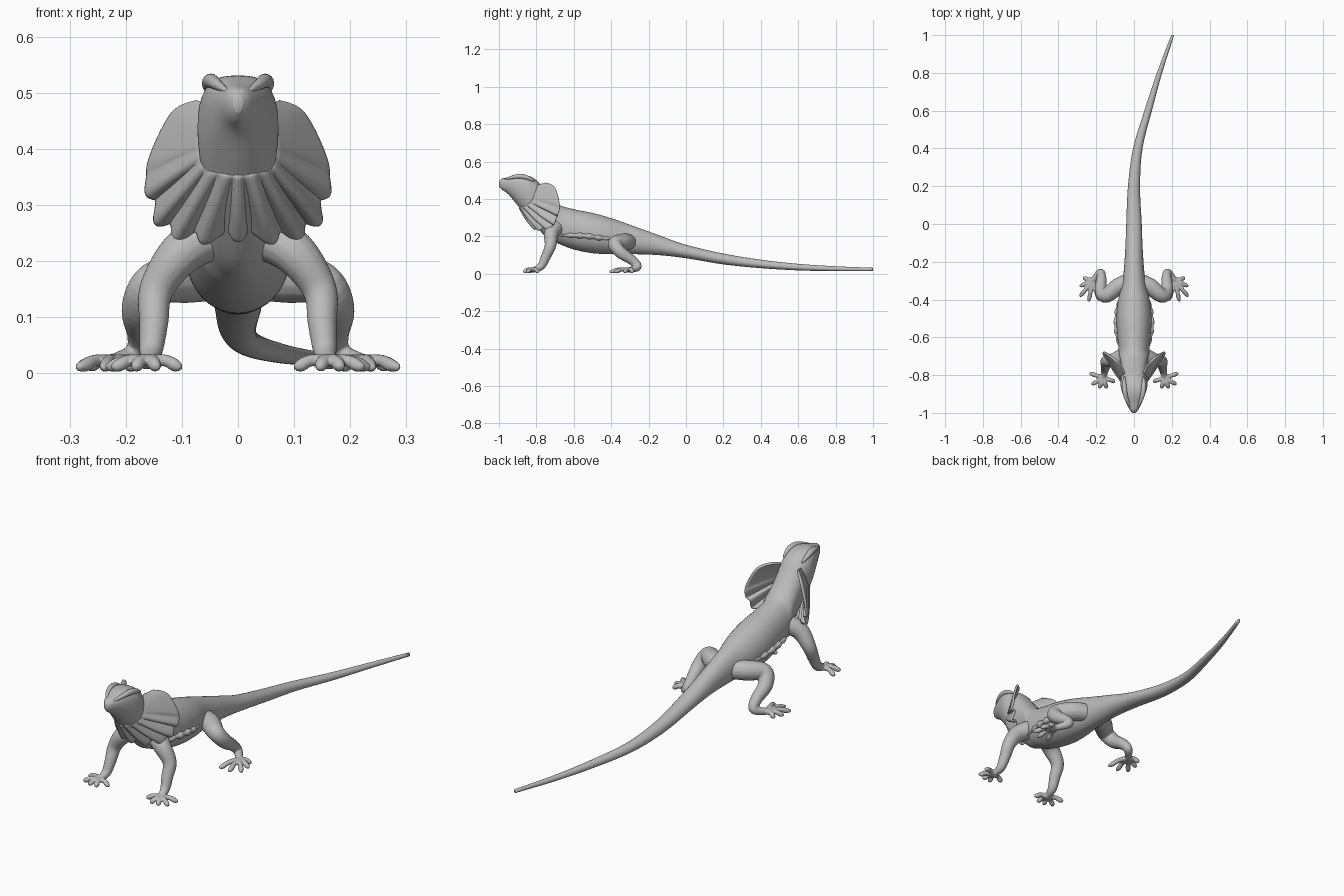
import bpy
import bmesh
import math
from mathutils import Vector

cube = bpy.data.objects.get("Cube")
if cube:
    bpy.data.objects.remove(cube, do_unlink=True)

skin = bpy.data.materials.new("grey_skin")
skin.use_nodes = True
skin.diffuse_color = (0.5, 0.5, 0.5, 1)
skin.node_tree.nodes["Principled BSDF"].inputs["Base Color"].default_value = skin.diffuse_color


def spline(points, steps):
    """Catmull-Rom interpolation of tuples of any length."""
    result = []
    last = len(points) - 1
    for i in range(last):
        before, start = points[max(i - 1, 0)], points[i]
        end, after = points[i + 1], points[min(i + 2, last)]
        for step in range(steps):
            t = step / steps
            result.append([
                b + (c - a) * t / 2 + (a - 2.5 * b + 2 * c - d / 2) * t * t
                + (3 * (b - c) + d - a) / 2 * t ** 3
                for a, b, c, d in zip(before, start, end, after)])
    result.append(list(points[last]))
    return result


def sample(curve, t):
    """Point at fraction t along a densely sampled curve."""
    return Vector(curve[round(t * (len(curve) - 1))])


def loft(bm, rings, closed=True):
    """Bridge neighbouring rings of points; closed rings also get end caps."""
    rows = [[bm.verts.new(p) for p in ring] for ring in rings]
    count = len(rows[0])
    for low, high in zip(rows, rows[1:]):
        for i in range(count if closed else count - 1):
            j = (i + 1) % count
            bm.faces.new((low[i], low[j], high[j], high[i]))
    if closed:
        bm.faces.new(rows[0])
        bm.faces.new(rows[-1])


def tube(bm, points, steps=6, sides=16):
    """Round tube along (x, y, z, radius) points."""
    path = spline(points, steps)
    centres = [Vector(p[:3]) for p in path]
    rings = []
    direction = centres[1] - centres[0]
    side = direction.orthogonal().normalized()
    for i, centre in enumerate(centres):
        ahead = centres[min(i + 1, len(centres) - 1)] - centres[max(i - 1, 0)]
        side.rotate(direction.rotation_difference(ahead))
        direction = ahead
        other = direction.cross(side).normalized()
        rings.append([
            centre + path[i][3] * (side * math.cos(a) + other * math.sin(a))
            for a in (math.tau * k / sides for k in range(sides))])
    loft(bm, rings)


def finish(name, bm):
    bmesh.ops.recalc_face_normals(bm, faces=bm.faces)
    mesh = bpy.data.meshes.new(name)
    bm.to_mesh(mesh)
    bm.free()
    mesh.materials.append(skin)
    mesh.polygons.foreach_set("use_smooth", [True] * len(mesh.polygons))
    obj = bpy.data.objects.new(name, mesh)
    bpy.context.collection.objects.link(obj)
    return obj


def mirrored(points, sign):
    return [(sign * p[0], *p[1:]) for p in points]


# Head, trunk and tail: centre x, y, top, bottom, half width, roundness
sections = [
    (0, -1, .495, .465, .008, 1), (0, -.985, .508, .45, .022, .9),
    (0, -.95, .517, .425, .04, .8), (0, -.9, .53, .365, .06, .7),
    (0, -.85, .526, .305, .072, .75), (0, -.8, .5, .25, .068, .85),
    (0, -.74, .43, .19, .07, .95), (0, -.68, .37, .16, .08, 1),
    (0, -.6, .345, .13, .087, 1), (0, -.5, .325, .11, .093, 1),
    (0, -.4, .297, .105, .083, 1), (0, -.3, .262, .105, .06, 1),
    (0, -.15, .208, .1, .047, 1), (0, 0, .155, .083, .041, 1),
    (0, .2, .108, .05, .032, 1), (.02, .4, .075, .03, .025, 1),
    (.075, .6, .053, .018, .02, 1), (.135, .8, .04, .014, .014, 1),
    (.205, 1, .032, .014, .008, 1),
]
rings = []
for x, y, top, bottom, width, power in spline(sections, 5):
    middle = bottom + (top - bottom) * (.6 if power < 1 else .46)
    ring = []
    for k in range(40):
        c, s = math.cos(math.tau * k / 40), math.sin(math.tau * k / 40)
        across = math.copysign(abs(c) ** (power if s > 0 else 1), c)
        up = math.copysign(abs(s) ** (power if s > 0 else 1), s)
        height = top - middle if s > 0 else middle - bottom
        ring.append((x + width * across, y, middle + height * up))
    rings.append(ring)
bm = bmesh.new()
loft(bm, rings)
finish("body", bm)

# Limbs: shoulder or hip down to the palm, then toe tips on the ground
limbs = {
    "front_leg": (
        [(.04, -.69, .25, .045), (.1, -.72, .215, .04), (.145, -.725, .15, .031),
         (.15, -.75, .09, .026), (.155, -.775, .04, .021), (.16, -.815, .021, .014)],
        [(.235, -.79), (.225, -.85), (.185, -.87), (.145, -.87), (.1, -.835)]),
    "hind_leg": (
        [(.03, -.3, .17, .04), (.09, -.335, .17, .045), (.15, -.38, .16, .038),
         (.175, -.35, .115, .033), (.172, -.285, .07, .026),
         (.18, -.258, .036, .021), (.218, -.3, .021, .015)],
        [(.27, -.285), (.288, -.33), (.287, -.385), (.24, -.41), (.185, -.405)]),
}
for side, sign in (("left", 1), ("right", -1)):
    for name, (path, tips) in limbs.items():
        bm = bmesh.new()
        tube(bm, mirrored(path, sign))
        px, py = path[-1][:2]
        for tx, ty in tips:
            toe = [(px, py, .02, .014), ((px + tx) / 2, (py + ty) / 2, .023, .011),
                   (px * .2 + tx * .8, py * .2 + ty * .8, .014, .012), (tx, ty, .01, .006)]
            tube(bm, mirrored(toe, sign), steps=4, sides=10)
        limb = finish(name + "_" + side, bm)
        blend = limb.modifiers.new("blend", "REMESH")
        blend.mode = "VOXEL"
        blend.voxel_size = .004
        blend.use_smooth_shade = True
        soften = limb.modifiers.new("soften", "SMOOTH")
        soften.iterations = 3

    # Brow ridge above the eye
    bm = bmesh.new()
    tube(bm, mirrored([(.02, -.97, .503, .004), (.038, -.93, .515, .01),
                       (.048, -.89, .521, .013), (.052, -.85, .514, .012),
                       (.05, -.81, .495, .004)], sign))
    finish("brow_ridge_" + side, bm)

    # Loose skin fold along the flank
    bm = bmesh.new()
    fold = spline([(.07, -.68, .205, .003), (.085, -.6, .205, .012),
                   (.093, -.52, .2, .013), (.084, -.44, .19, .011),
                   (.07, -.38, .19, .003)], 5)
    ripple = [(x, y, z, r * (1 + .25 * math.sin(i * 2))) for i, (x, y, z, r) in enumerate(fold)]
    tube(bm, mirrored(ripple, sign), steps=3)
    finish("flank_fold_" + side, bm)

# Neck frill: a sheet from the jaw to the free edge, pleated towards the throat
inner = spline([(.05, -.79, .475), (.06, -.81, .43), (.062, -.825, .395),
                (.055, -.85, .37), (.03, -.88, .36), (0, -.89, .355)], 40)
outer = spline([(.07, -.745, .484), (.118, -.7, .462), (.162, -.675, .365),
                (.152, -.69, .3), (.12, -.715, .25), (.065, -.77, .24),
                (0, -.8, .245)], 40)
pleat_direction = Vector((.3, -1, -.5)).normalized()
columns, spans = 90, 12
rows = []
for i in range(columns + 1):
    u = i / columns
    depth = .015 * min(max((u - .3) * 4, 0), 1)
    wave = math.cos(math.tau * 7 * (1 - u))
    row = []
    for j in range(spans + 1):
        v = j / spans
        point = sample(inner, u).lerp(sample(outer, u), v * (1 + depth * 3 * wave))
        point += pleat_direction * depth * wave * math.sin(v * 2.2)
        if i == columns:
            point.x = 0
        row.append(point)
    rows.append(row)
bm = bmesh.new()
loft(bm, rows, closed=False)
frill = finish("neck_frill", bm)
mirror = frill.modifiers.new("mirror", "MIRROR")
mirror.use_clip = True
thick = frill.modifiers.new("thickness", "SOLIDIFY")
thick.thickness = .012
thick.offset = 0
rounding = frill.modifiers.new("rounding", "SUBSURF")
rounding.levels = rounding.render_levels = 1
